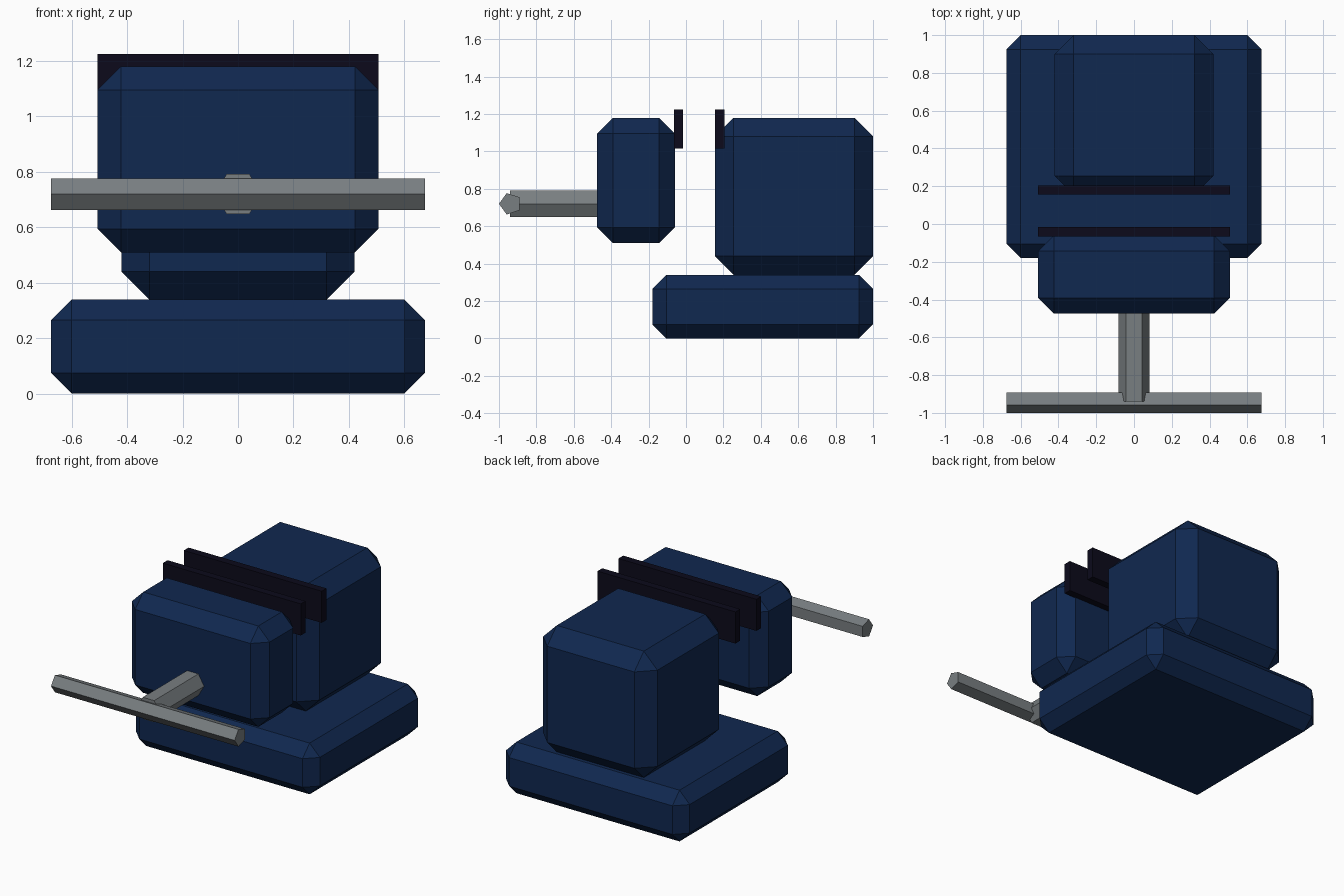
import bpy, bmesh, math
from mathutils import Matrix

if "Cube" in bpy.data.objects:
    bpy.data.objects.remove(bpy.data.objects["Cube"])


def material(name, rgb):
    m = bpy.data.materials.new(name)
    m.diffuse_color = (*rgb, 1)
    m.use_nodes = True
    m.node_tree.nodes["Principled BSDF"].inputs["Base Color"].default_value = m.diffuse_color
    return m


BLUE = material("dark blue paint", (0.005, 0.021, 0.08))
BLACK = material("blackened steel", (0.0035, 0.003, 0.011))
GREY = material("bare steel", (0.19, 0.21, 0.22))


def finish(name, bm, mat):
    mesh = bpy.data.meshes.new(name)
    bm.to_mesh(mesh)
    bm.free()
    mesh.materials.append(mat)
    ob = bpy.data.objects.new(name, mesh)
    bpy.context.collection.objects.link(ob)
    return ob


def box(name, lo, hi, mat, bevel=0):
    """Box between two corners with an optional one-step chamfer."""
    bm = bmesh.new()
    size = [h - l for l, h in zip(lo, hi)]
    mid = [(h + l) / 2 for l, h in zip(lo, hi)]
    bmesh.ops.create_cube(bm, size=1, matrix=Matrix.Translation(mid) @ Matrix.Diagonal((*size, 1)))
    if bevel:
        bmesh.ops.bevel(bm, geom=bm.edges[:], offset=bevel, offset_type='OFFSET',
                        segments=1, profile=0.5, affect='EDGES')
    return finish(name, bm, mat)


def rod(name, sides, radius, length, centre, rotation, mat):
    """Low-sided prism turned into place."""
    bm = bmesh.new()
    bmesh.ops.create_cone(bm, cap_ends=True, segments=sides, radius1=radius,
                          radius2=radius, depth=length)
    # put the first corner on local +x whatever the primitive's start angle
    bm.verts.ensure_lookup_table()
    start = math.atan2(bm.verts[0].co.y, bm.verts[0].co.x)
    turn = Matrix.Rotation(-start, 4, 'Z')
    bmesh.ops.transform(bm, matrix=Matrix.Translation(centre) @ rotation @ turn, verts=bm.verts)
    return finish(name, bm, mat)


# Painted castings
box("base", (-0.675, -0.18, 0), (0.675, 1.0, 0.34), BLUE, 0.075)
box("fixed_body", (-0.42, 0.155, 0.34), (0.42, 1.0, 1.18), BLUE, 0.1)
box("moving_jaw", (-0.507, -0.475, 0.51), (0.507, -0.06, 1.18), BLUE, 0.084)

# Gripping plates
for name, y in (("fixed_jaw_plate", 0.155), ("moving_jaw_plate", -0.065)):
    box(name, (-0.507, y, 1.015), (0.507, y + 0.05, 1.225), BLACK)

# Hexagonal screw along y, corners pointing sideways
rod("screw", 6, 0.083, 0.56, (0, -0.66, 0.72), Matrix.Rotation(math.pi / 2, 4, 'X'), GREY)

# Pentagonal handle along x, one corner pointing forward
handle_turn = Matrix(((0, 0, 1, 0), (-1, 0, 0, 0), (0, -1, 0, 0), (0, 0, 0, 1)))
rod("handle", 5, 0.06, 1.35, (0, -0.94, 0.72), handle_turn, GREY)
